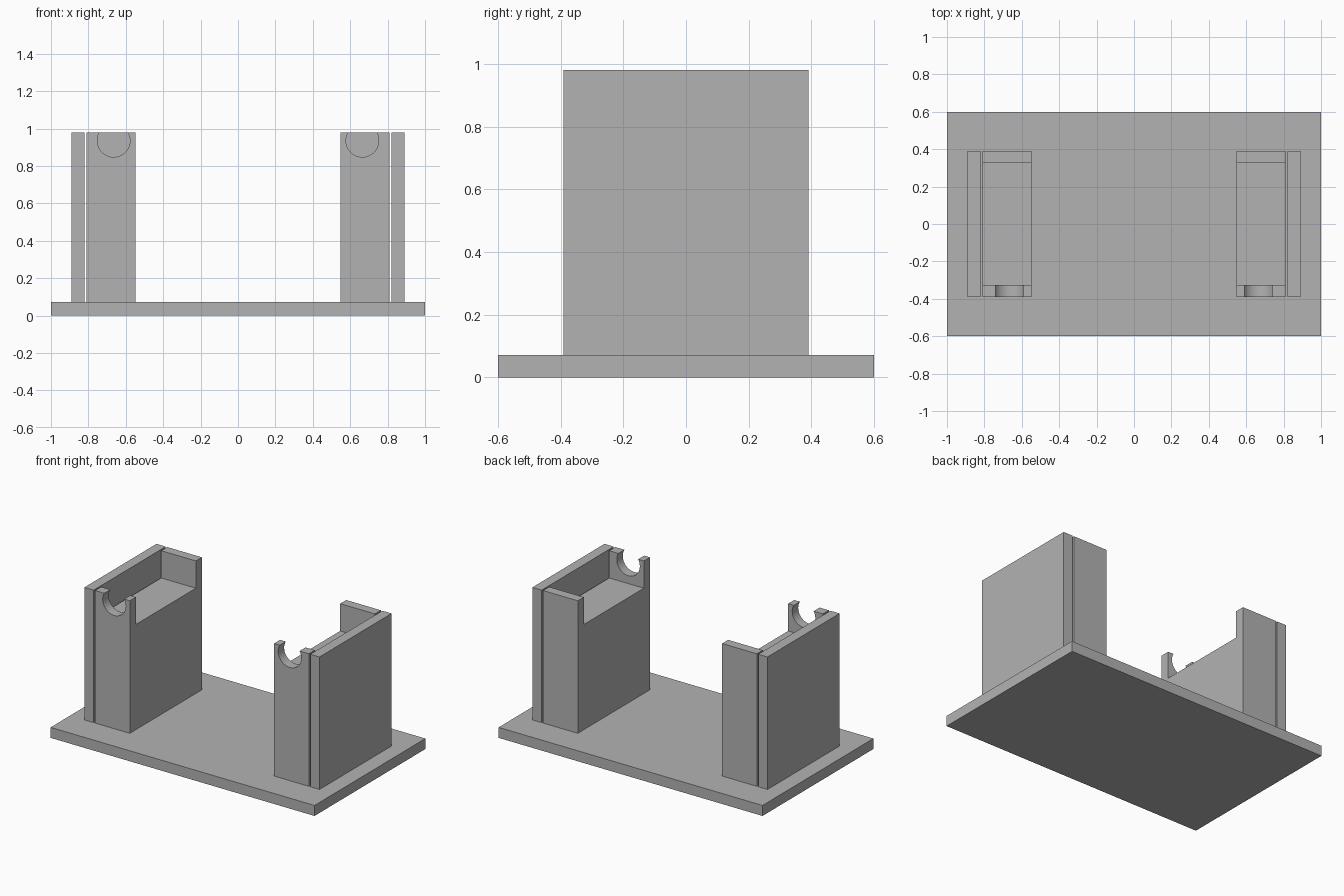
import bpy
import bmesh
import math
from mathutils import Matrix, Vector

cube = bpy.data.objects.get("Cube")
if cube:
    bpy.data.objects.remove(cube, do_unlink=True)

gray = bpy.data.materials.new("light gray")
gray.use_nodes = True
GRAY = (0.45, 0.45, 0.45, 1)
gray.diffuse_color = GRAY
gray.node_tree.nodes["Principled BSDF"].inputs["Base Color"].default_value = GRAY

BASE_TOP, TOP, FLOOR = 0.072, 0.98, 0.793
DEPTH, WALL = 0.39, 0.065        # half depth of the stands, end wall thickness
INNER, OUTER = 0.547, 0.81       # x range of a stand


def add_object(name, bm):
    bmesh.ops.recalc_face_normals(bm, faces=bm.faces)
    mesh = bpy.data.meshes.new(name)
    bm.to_mesh(mesh)
    bm.free()
    mesh.materials.append(gray)
    obj = bpy.data.objects.new(name, mesh)
    bpy.context.collection.objects.link(obj)
    return obj


def add_box(name, low, high):
    low, high = Vector(low), Vector(high)
    bm = bmesh.new()
    bmesh.ops.create_cube(bm, size=1)
    bmesh.ops.scale(bm, vec=high - low, verts=bm.verts)
    bmesh.ops.translate(bm, vec=(low + high) / 2, verts=bm.verts)
    return add_object(name, bm)


# Base plate
add_box("base_plate", (-1, -0.6, 0), (1, 0.6, BASE_TOP))

for side, name in ((1, "left"), (-1, "right")):
    # Thin outer side plate, separated from the stand by a narrow gap
    xs = sorted((side * 0.821, side * 0.891))
    add_box(name + "_side_plate", (xs[0], -DEPTH, BASE_TOP), (xs[1], DEPTH, TOP))

    # Stand: side profile with a recess between two end walls
    inside = DEPTH - WALL
    profile = [(-DEPTH, BASE_TOP), (DEPTH, BASE_TOP), (DEPTH, TOP), (inside, TOP),
               (inside, FLOOR), (-inside, FLOOR), (-inside, TOP), (-DEPTH, TOP)]
    bm = bmesh.new()
    face = bm.faces.new([bm.verts.new((side * INNER, y, z)) for y, z in profile])
    ext = bmesh.ops.extrude_face_region(bm, geom=[face])
    moved = [v for v in ext["geom"] if isinstance(v, bmesh.types.BMVert)]
    bmesh.ops.translate(bm, vec=(side * (OUTER - INNER), 0, 0), verts=moved)
    stand = add_object(name + "_stand", bm)

    # Round open notch in the front wall
    bm = bmesh.new()
    place = Matrix.Translation((side * 0.665, -DEPTH, 0.935)) @ Matrix.Rotation(math.pi / 2, 4, "X")
    bmesh.ops.create_cone(bm, cap_ends=True, segments=64, radius1=0.0875,
                          radius2=0.0875, depth=0.3, matrix=place)
    cutter = add_object(name + "_notch_cutter", bm)
    cutter.hide_render = True
    cut = stand.modifiers.new("notch", "BOOLEAN")
    cut.operation = "DIFFERENCE"
    cut.solver = "EXACT"
    cut.object = cutter
    bpy.ops.object.select_all(action="DESELECT")
    stand.select_set(True)
    bpy.context.view_layer.objects.active = stand
    bpy.ops.object.modifier_apply(modifier=cut.name)
    bpy.data.objects.remove(cutter, do_unlink=True)
    bpy.ops.object.shade_smooth_by_angle(angle=math.radians(30))
